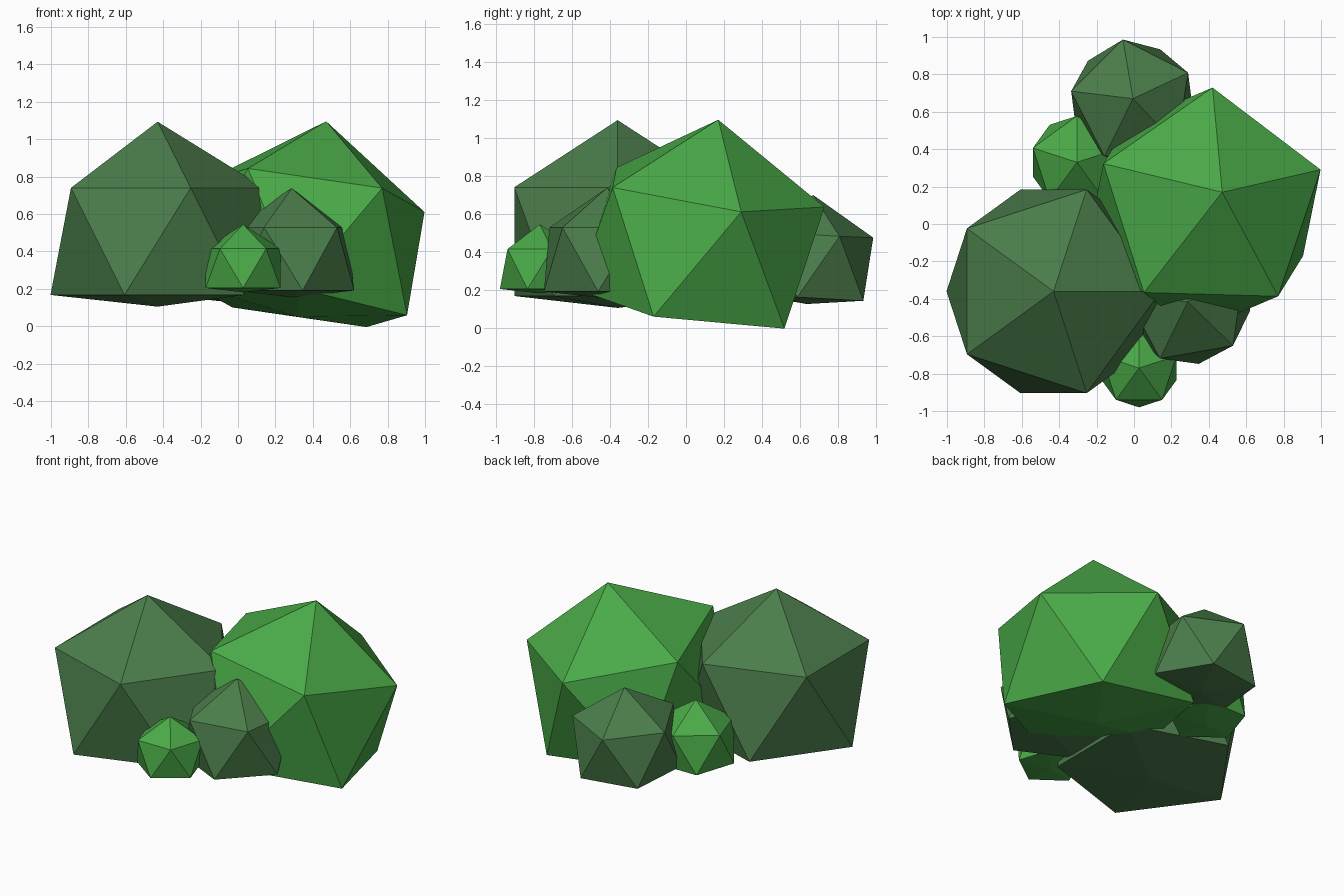
import bpy
import bmesh
from math import radians
from mathutils import Matrix, Vector

if "Cube" in bpy.data.objects:
    bpy.data.objects.remove(bpy.data.objects["Cube"], do_unlink=True)


def make_material(name, color):
    mat = bpy.data.materials.new(name)
    mat.use_nodes = True
    mat.diffuse_color = (*color, 1)
    mat.node_tree.nodes["Principled BSDF"].inputs["Base Color"].default_value = (*color, 1)
    return mat


bright = make_material("bright leaf green", (0.068, 0.40, 0.064))
dull = make_material("dull leaf green", (0.070, 0.205, 0.070))

FLAT_BASE = -0.545  # height of the pushed-in bottom point on a unit clump


def leaf_clump(name, mat, center, radius, spin=0, axis=(0, 0, 1)):
    """Low-poly icosahedron with a flattened underside, spun then tilted to axis."""
    bm = bmesh.new()
    bmesh.ops.create_icosphere(bm, subdivisions=1, radius=1)
    min(bm.verts, key=lambda v: v.co.z).co.z = FLAT_BASE
    tilt = Vector((0, 0, 1)).rotation_difference(Vector(axis)).to_matrix().to_4x4()
    bm.transform(tilt @ Matrix.Rotation(radians(spin), 4, "Z") @ Matrix.Scale(radius, 4))
    mesh = bpy.data.meshes.new(name)
    bm.to_mesh(mesh)
    bm.free()
    mesh.materials.append(mat)
    obj = bpy.data.objects.new(name, mesh)
    obj.location = center
    bpy.context.collection.objects.link(obj)


# Two large clumps
leaf_clump("large_dull_clump", dull, (-0.43, -0.36, 0.454), 0.64)
leaf_clump("large_bright_clump", bright, (0.37, 0.076, 0.42), 0.69, 17, (0.147, 0.136, 0.979))

# Small clumps in front
leaf_clump("front_dull_clump", dull, (0.287, -0.416, 0.36), 0.377, 28)
leaf_clump("front_bright_clump", bright, (0.027, -0.77, 0.31), 0.235, 18)

# Small clumps behind
leaf_clump("back_dull_clump", dull, (-0.009, 0.648, 0.328), 0.372, 27, (0.01, 0.06, 0.998))
leaf_clump("back_bright_clump", bright, (-0.305, 0.33, 0.29), 0.277, 18)
